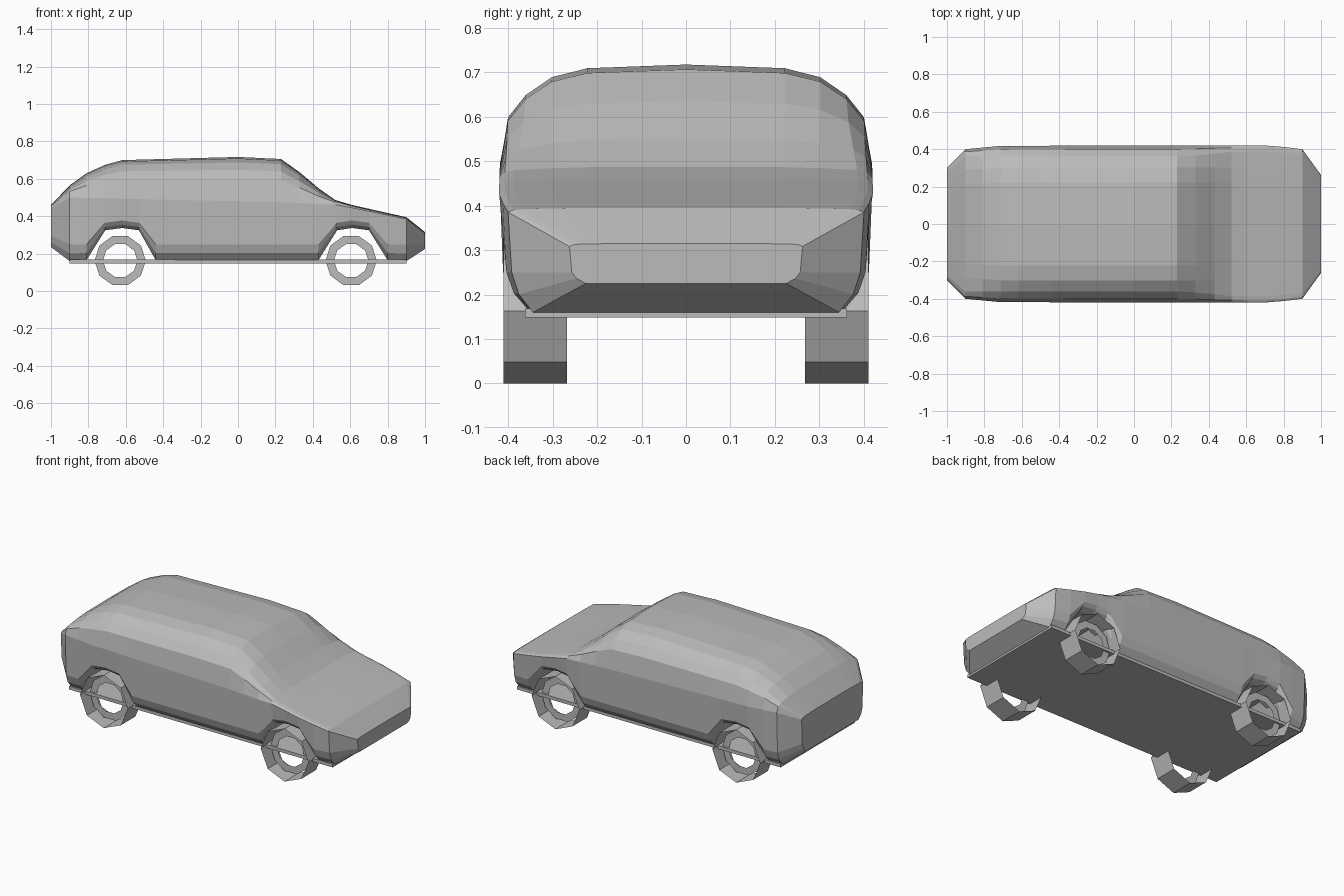
import bpy, bmesh, math

if "Cube" in bpy.data.objects:
    bpy.data.objects.remove(bpy.data.objects["Cube"])

grey = bpy.data.materials.new("plain grey")
grey.diffuse_color = (0.5, 0.5, 0.5, 1)
grey.use_nodes = True
grey.node_tree.nodes["Principled BSDF"].inputs["Base Color"].default_value = grey.diffuse_color


def add_object(name, bm):
    bmesh.ops.recalc_face_normals(bm, faces=bm.faces)
    mesh = bpy.data.meshes.new(name)
    bm.to_mesh(mesh)
    bm.free()
    mesh.materials.append(grey)
    obj = bpy.data.objects.new(name, mesh)
    bpy.context.collection.objects.link(obj)
    return obj


def interp(table, x):
    for (x0, v0), (x1, v1) in zip(table, table[1:]):
        if x <= x1 + 1e-6:
            return v0 + (v1 - v0) * (x - x0) / (x1 - x0)
    return table[-1][1]


# Body: side profile lines along the length
TOP = [(-1, .46), (-.9, .565), (-.81, .63), (-.71, .675), (-.62, .70), (0, .717),
       (.23, .706), (.33, .635), (.43, .55), (.52, .487), (.61, .46), (.9, .395), (1, .315)]
BELT = [(-1, .445), (-.9, .50), (.23, .475), (.43, .465), (.52, .462), (.61, .445), (.9, .385), (1, .308)]
BOTTOM = [(-1, .235), (-.9, .16), (-.81, .165), (-.71, .325), (-.62, .337), (-.53, .325), (-.44, .165),
          (.43, .165), (.53, .325), (.61, .337), (.70, .325), (.80, .165), (.9, .16), (1, .225)]
LIP = [(-1, .06), (-.9, .09), (-.81, .085), (-.71, .04), (-.53, .04), (-.44, .085),
       (.43, .085), (.53, .04), (.70, .04), (.80, .085), (.9, .09), (1, .025)]
WIDTH = [(-1, .30), (-.9, .40), (-.71, .418), (.70, .42), (.8, .412), (.9, .40), (1, .262)]
# Roof curve: fraction of half width, fraction of height above the belt
ROOF = [(.955, .5), (.86, .71), (.72, .88), (.53, .965), (0, 1)]


def section(x):
    top, belt, bot, lip, w = (interp(t, x) for t in (TOP, BELT, BOTTOM, LIP, WIDTH))
    flat = min(1, (top - belt) / .2)      # the bonnet keeps a squarer edge
    half = [(0, bot), (.86 * w, bot), (.94 * w, bot + .45 * lip), (.98 * w, bot + lip), (w, belt)]
    for fy, fz in ROOF:
        fy_low = fy + (.99 - fy) * (1 - flat) * .5 if fy > .8 else fy
        half.append((fy_low * w, belt + fz * (top - belt)))
    return half + [(-y, z) for y, z in half[-2:0:-1]]


bm = bmesh.new()
stations = sorted({x for t in (TOP, BOTTOM) for x, _ in t})
rings = [[bm.verts.new((x, y, z)) for y, z in section(x)] for x in stations]
for a, b in zip(rings, rings[1:]):
    n = len(a)
    for i in range(n):
        bm.faces.new((a[i], a[(i + 1) % n], b[(i + 1) % n], b[i]))
bm.faces.new(rings[0])
bm.faces.new(rings[-1])
add_object("body_shell", bm)

# Floor plate
bm = bmesh.new()
bmesh.ops.create_cube(bm, size=1)
for v in bm.verts:
    v.co = (v.co.x * 1.8, v.co.y * .724, .158 + v.co.z * .02)
add_object("floor_plate", bm)


def circle(bm, cx, y, r, sides, phase):
    return [bm.verts.new((cx + r * math.sin(phase + 2 * math.pi * i / sides), y,
                          .163 - r * math.cos(phase + 2 * math.pi * i / sides))) for i in range(sides)]


def bridge(bm, a, b):
    for i in range(len(a)):
        j = (i + 1) % len(a)
        bm.faces.new((a[i], a[j], b[j], b[i]))


# Wheels: open eight sided tread with a flat ten sided rim ring inside
for end, cx in (("rear", -.63), ("front", .605)):
    for side, s in (("right", -1), ("left", 1)):
        bm = bmesh.new()
        bridge(bm, circle(bm, cx, s * .41, .163, 8, 0), circle(bm, cx, s * .267, .163, 8, 0))
        add_object(f"{end}_{side}_tread", bm)
        bm = bmesh.new()
        bridge(bm, circle(bm, cx, s * .35, .137, 10, math.pi / 10),
               circle(bm, cx, s * .35, .092, 10, math.pi / 10))
        add_object(f"{end}_{side}_rim", bm)
